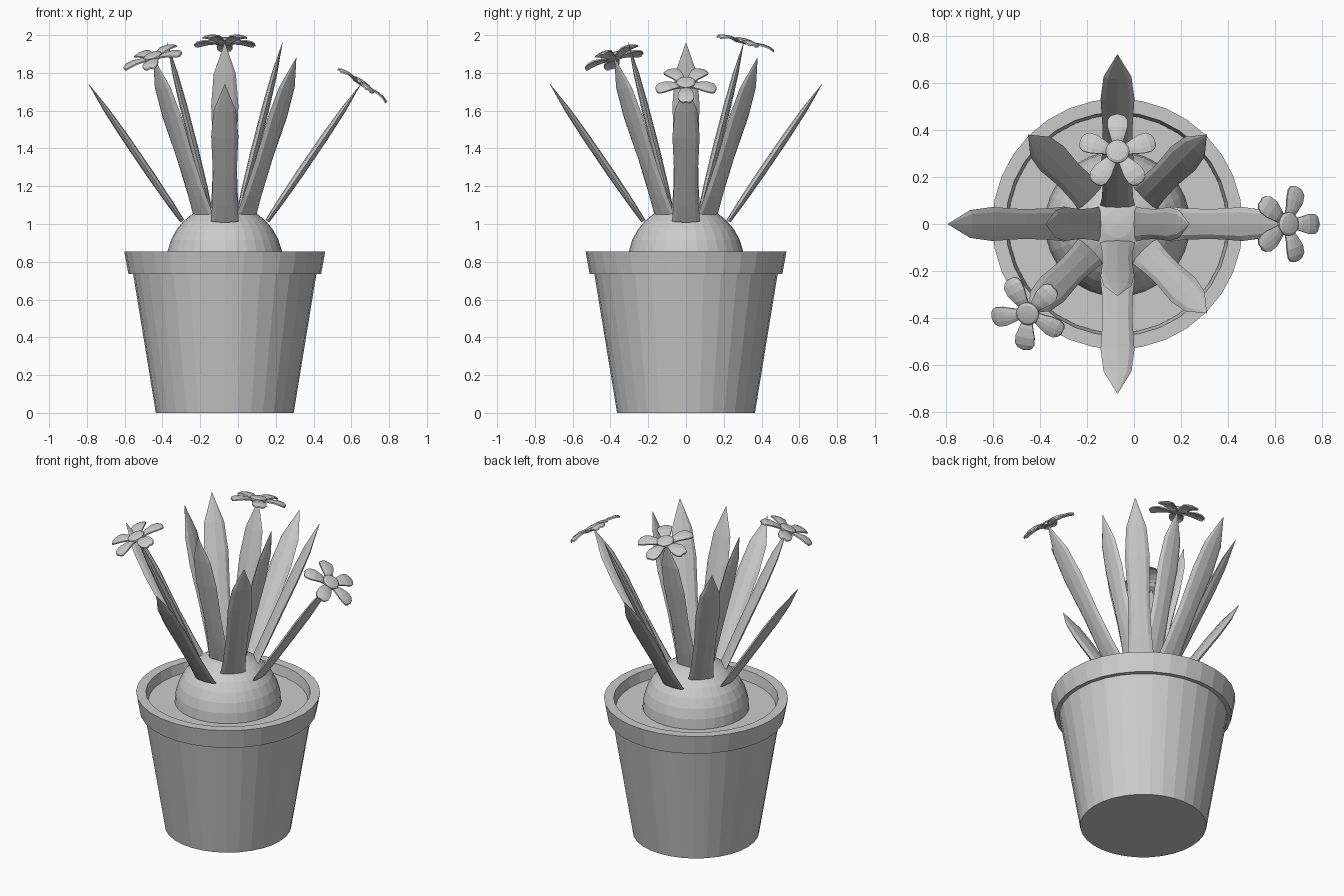
import bpy, bmesh
from math import sin, cos, pi, radians
from mathutils import Vector, Matrix

if "Cube" in bpy.data.objects:
    bpy.data.objects.remove(bpy.data.objects["Cube"])

CX = -0.07  # axis of the pot


def make_object(name, bm):
    bmesh.ops.recalc_face_normals(bm, faces=bm.faces)
    me = bpy.data.meshes.new(name)
    bm.to_mesh(me)
    bm.free()
    ob = bpy.data.objects.new(name, me)
    bpy.context.collection.objects.link(ob)
    return ob


def skin(bm, rings):
    """Bridge closed rings of points and cap both ends."""
    loops = [[bm.verts.new(p) for p in r] for r in rings]
    n = len(loops[0])
    for a, b in zip(loops, loops[1:]):
        for i in range(n):
            j = (i + 1) % n
            bm.faces.new((a[i], a[j], b[j], b[i]))
    bm.faces.new(loops[0][::-1])
    bm.faces.new(loops[-1])


def lathe(name, profile, n=32):
    bm = bmesh.new()
    skin(bm, [[(CX + r * cos(2 * pi * i / n), r * sin(2 * pi * i / n), z)
               for i in range(n)] for r, z in profile])
    return make_object(name, bm)


def leaf_frame(angle, base, tip):
    """Base point, tip point, and the leaf axes: outward normal, side, length."""
    out = Vector((cos(angle), sin(angle), 0))
    side = Vector((-sin(angle), cos(angle), 0))
    at = lambda p: Vector((CX, 0, p[1])) + out * p[0]
    a, b = at(base), at(tip)
    along = (b - a).normalized()
    return a, b, side.cross(along), side, along


def leaf(name, angle, base, tip):
    a, b, normal, side, _ = leaf_frame(angle, base, tip)
    # position along leaf, half width, half thickness
    profile = [(0, .074, .012), (.12, .067, .017), (.35, .063, .021),
               (.62, .072, .020), (.81, .059, .015), (1, .001, .001)]
    bm = bmesh.new()
    skin(bm, [[a.lerp(b, t) + side * (w * cos(k * pi / 4)) + normal * (h * sin(k * pi / 4))
               for k in range(8)] for t, w, h in profile])
    return make_object(name, bm)


def flower(name, angle, base, tip, spin):
    _, b, normal, side, along = leaf_frame(angle, base, tip)
    bm = bmesh.new()
    # petals: distance from centre, half width, height
    outline = [(.03, .020, .0), (.065, .030, .010), (.105, .042, .013),
               (.14, .042, .008), (.158, .031, .001), (.166, .014, -.003)]
    for p in range(5):
        rot = Matrix.Rotation(radians(spin + 72 * p), 3, 'Z')
        rings = []
        for d, w, z in outline:
            top = [rot @ Vector((d, w * s, z - .006 * s * s)) for s in (-1, -.5, 0, .5, 1)]
            low = [v - Vector((0, 0, .008)) for v in reversed(top)]
            rings.append(top + low)
        skin(bm, rings)
    # domed heart of the flower
    skin(bm, [[(r * cos(i * pi / 8), r * sin(i * pi / 8), z) for i in range(16)]
              for r, z in ((.035, -.012), (.05, -.004), (.05, .008), (.04, .015), (.015, .018))])
    ob = make_object(name, bm)
    out = -normal if normal.dot(Vector((cos(angle), sin(angle), 0))) < 0 else normal
    m = Matrix((out, along.cross(out), along)).transposed().to_4x4()
    m.translation = b + along * .006
    ob.matrix_world = m
    return ob


# pot with overhanging rim and recessed interior
lathe("pot", [(.365, 0), (.485, .735), (.51, .735), (.532, .855),
              (.475, .855), (.462, .78)])
lathe("soil", [(.44, .72), (.463, .795)])

# round bulb of the plant
bm = bmesh.new()
bmesh.ops.create_uvsphere(bm, u_segments=32, v_segments=16, radius=.308,
                          matrix=Matrix.Translation((CX, 0, .798)))
make_object("bulb", bm)

# three tiers of leaves: start angle, base (radius, z), tip (radius, z)
tiers = {
    "outer": (0, (.225, 1.015), (.72, 1.74)),
    "middle": (45, (.165, 1.055), (.535, 1.88)),
    "inner": (0, (.08, 1.085), (.305, 1.96)),
}
for tier, (start, base, tip) in tiers.items():
    for k in range(4):
        leaf(f"{tier}_leaf_{k + 1}", radians(start + 90 * k), base, tip)

# three flowers on leaf tips: tier, direction, petal spin
for tier, ang, spin in (("outer", 0, 0), ("middle", 225, 180), ("inner", 90, 0)):
    _, base, tip = tiers[tier]
    flower(f"{tier}_flower", radians(ang), base, tip, spin)
